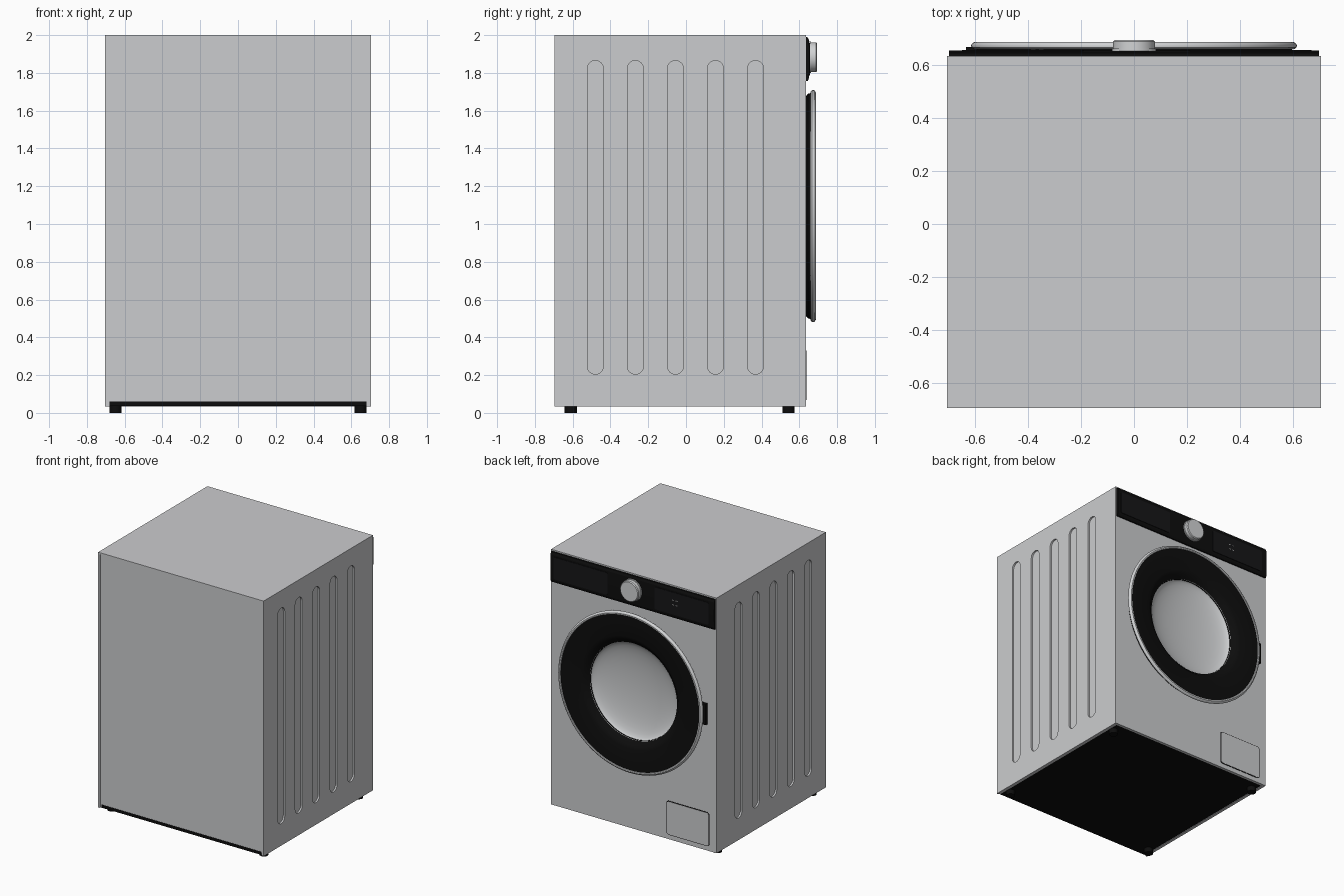
import bpy, bmesh, math
from mathutils import Matrix

if "Cube" in bpy.data.objects:
    bpy.data.objects.remove(bpy.data.objects["Cube"])


def material(name, r, g, b):
    m = bpy.data.materials.new(name)
    m.diffuse_color = (r, g, b, 1)
    m.use_nodes = True
    m.node_tree.nodes["Principled BSDF"].inputs["Base Color"].default_value = m.diffuse_color
    return m


GREY = material("cabinet grey", 0.60, 0.605, 0.62)
SILVER = material("silver trim", 0.64, 0.65, 0.66)
GLASS = material("glass grey", 0.60, 0.61, 0.62)
BLACK = material("gloss black", 0.004, 0.004, 0.004)
CHARCOAL = material("charcoal", 0.008, 0.008, 0.009)
LIGHT = material("display light", 0.5, 0.5, 0.5)


def finish(name, bm, mat, smooth=False):
    bmesh.ops.recalc_face_normals(bm, faces=bm.faces[:])
    me = bpy.data.meshes.new(name)
    bm.to_mesh(me)
    bm.free()
    ob = bpy.data.objects.new(name, me)
    bpy.context.collection.objects.link(ob)
    if mat:
        me.materials.append(mat)
    if smooth:
        bpy.ops.object.select_all(action='DESELECT')
        ob.select_set(True)
        bpy.context.view_layer.objects.active = ob
        bpy.ops.object.shade_smooth_by_angle(angle=math.radians(35))
    return ob


def box(name, x, y, z, mat):
    bm = bmesh.new()
    size = Matrix.Diagonal((x[1] - x[0], y[1] - y[0], z[1] - z[0], 1))
    mid = Matrix.Translation((sum(x) / 2, sum(y) / 2, sum(z) / 2))
    bmesh.ops.create_cube(bm, size=1, matrix=mid @ size)
    return finish(name, bm, mat)


def lathe(name, profile, z, mat, steps=96):
    """Turn (radius, y) points about a y-directed axis at height z."""
    bm = bmesh.new()
    vs = [bm.verts.new((r, y, z)) for r, y in profile]
    es = [bm.edges.new(p) for p in zip(vs, vs[1:])]
    bmesh.ops.spin(bm, geom=vs + es, cent=(0, 0, z), axis=(0, 1, 0),
                   angle=math.tau, steps=steps)
    bmesh.ops.remove_doubles(bm, verts=bm.verts[:], dist=1e-5)
    return finish(name, bm, mat, True)


def rounded(w, h, r, n=8):
    """Outline of a rounded rectangle centred on the origin."""
    pts = []
    for q, (sx, sy) in enumerate(((1, 1), (-1, 1), (-1, -1), (1, -1))):
        for i in range(n + 1):
            a = (q + i / n) * math.pi / 2
            pts.append((sx * (w / 2 - r) + r * math.cos(a),
                        sy * (h / 2 - r) + r * math.sin(a)))
    return pts


def add_prism(bm, pts3, direction):
    f = bm.faces.new([bm.verts.new(p) for p in pts3])
    out = bmesh.ops.extrude_face_region(bm, geom=[f])
    bmesh.ops.translate(bm, vec=direction,
                        verts=[v for v in out['geom'] if isinstance(v, bmesh.types.BMVert)])
    bmesh.ops.remove_doubles(bm, verts=bm.verts[:], dist=1e-5)


def front_plate(name, cx, cz, w, h, r, y, thick, mat):
    bm = bmesh.new()
    add_prism(bm, [(cx + a, y, cz + b) for a, b in rounded(w, h, r)], (0, thick, 0))
    return finish(name, bm, mat)


# cabinet and its cutters: side grooves, rear recess, open underside, door opening
cabinet = box("cabinet", (-0.705, 0.705), (-0.695, 0.635), (0.035, 2.0), GREY)

bm = bmesh.new()
for side in (-1, 1):
    for i in range(5):
        cy = -0.48 + 0.212 * i
        pts = [(side * 0.692, cy + a, 1.035 + b) for a, b in rounded(0.085, 1.66, 0.0424)]
        add_prism(bm, pts, (side * 0.05, 0, 0))
cutters = [
    finish("groove_cutter", bm, None),
    box("rear_cutter", (-0.69, 0.69), (-0.75, -0.688), (0.02, 1.985), None),
    box("underside_cutter", (-0.68, 0.68), (-0.75, 0.615), (0.0, 0.055), None),
    lathe("opening_cutter", [(0, 0.5), (0.42, 0.5), (0.42, 0.64), (0, 0.64)], 1.095, None),
]
for c in cutters:
    mod = cabinet.modifiers.new(c.name, 'BOOLEAN')
    mod.operation = 'DIFFERENCE'
    mod.solver = 'EXACT'
    mod.object = c
    c.hide_render = True
    c.hide_set(True)

# base plate and feet
box("base_plate", (-0.679, 0.679), (-0.69, 0.614), (0.037, 0.06), BLACK)
for x in (-0.648, 0.648):
    for y in (-0.61, 0.543):
        bm = bmesh.new()
        bmesh.ops.create_cone(bm, cap_ends=True, segments=24, radius1=0.032, radius2=0.032,
                              depth=0.045, matrix=Matrix.Translation((x, y, 0.0225)))
        finish("foot", bm, BLACK, True)

# control panel with a softly bowed section
bm = bmesh.new()
section = [(0.63, 1.757), (0.645, 1.757), (0.652, 1.775), (0.654, 1.87),
           (0.652, 1.97), (0.645, 1.988), (0.63, 1.99)]
add_prism(bm, [(-0.698, y, z) for y, z in section], (1.396, 0, 0))
finish("control_panel", bm, BLACK)
front_plate("drawer_front", 0.44, 1.872, 0.46, 0.17, 0.012, 0.651, 0.005, CHARCOAL)
front_plate("display_window", -0.42, 1.872, 0.46, 0.17, 0.012, 0.651, 0.005, CHARCOAL)
for i in range(2):
    for dz in (-0.018, 0.018):
        front_plate("display_mark", -0.35 - 0.03 * i, 1.88 + dz, 0.018, 0.005, 0.002,
                    0.654, 0.004, LIGHT)

# dial
lathe("dial_collar", [(0, 0.65), (0.083, 0.65), (0.083, 0.662), (0, 0.662)], 1.883, SILVER, 48)
lathe("dial", [(0, 0.66), (0.079, 0.66), (0.079, 0.688), (0.073, 0.694), (0, 0.694)],
      1.883, SILVER, 48)

# round door: black body, silver rim, bowl glass
lathe("door_ring", [(0.41, 0.60), (0.578, 0.632), (0.594, 0.645), (0.600, 0.668),
                    (0.592, 0.682), (0.57, 0.682), (0.43, 0.679), (0.405, 0.67),
                    (0.385, 0.65), (0.368, 0.635), (0.368, 0.60), (0.41, 0.60)], 1.095, BLACK)
lathe("door_rim", [(0.590, 0.660), (0.606, 0.660), (0.614, 0.667), (0.615, 0.674),
                   (0.611, 0.682), (0.602, 0.687), (0.593, 0.686), (0.589, 0.680),
                   (0.590, 0.660)], 1.095, SILVER)
bowl = [(0.372 * math.sin(t * math.pi / 20), 0.64 - 0.07 * math.cos(t * math.pi / 20))
        for t in range(11)]
lathe("door_glass", bowl, 1.095, GLASS)
box("door_grip", (-0.635, -0.585), (0.645, 0.668), (1.015, 1.175), BLACK)

# service flap with a dark gap around it
front_plate("flap_gap", -0.462, 0.2, 0.366, 0.262, 0.022, 0.632, 0.005, BLACK)
front_plate("service_flap", -0.462, 0.2, 0.356, 0.252, 0.018, 0.632, 0.007, GREY)
